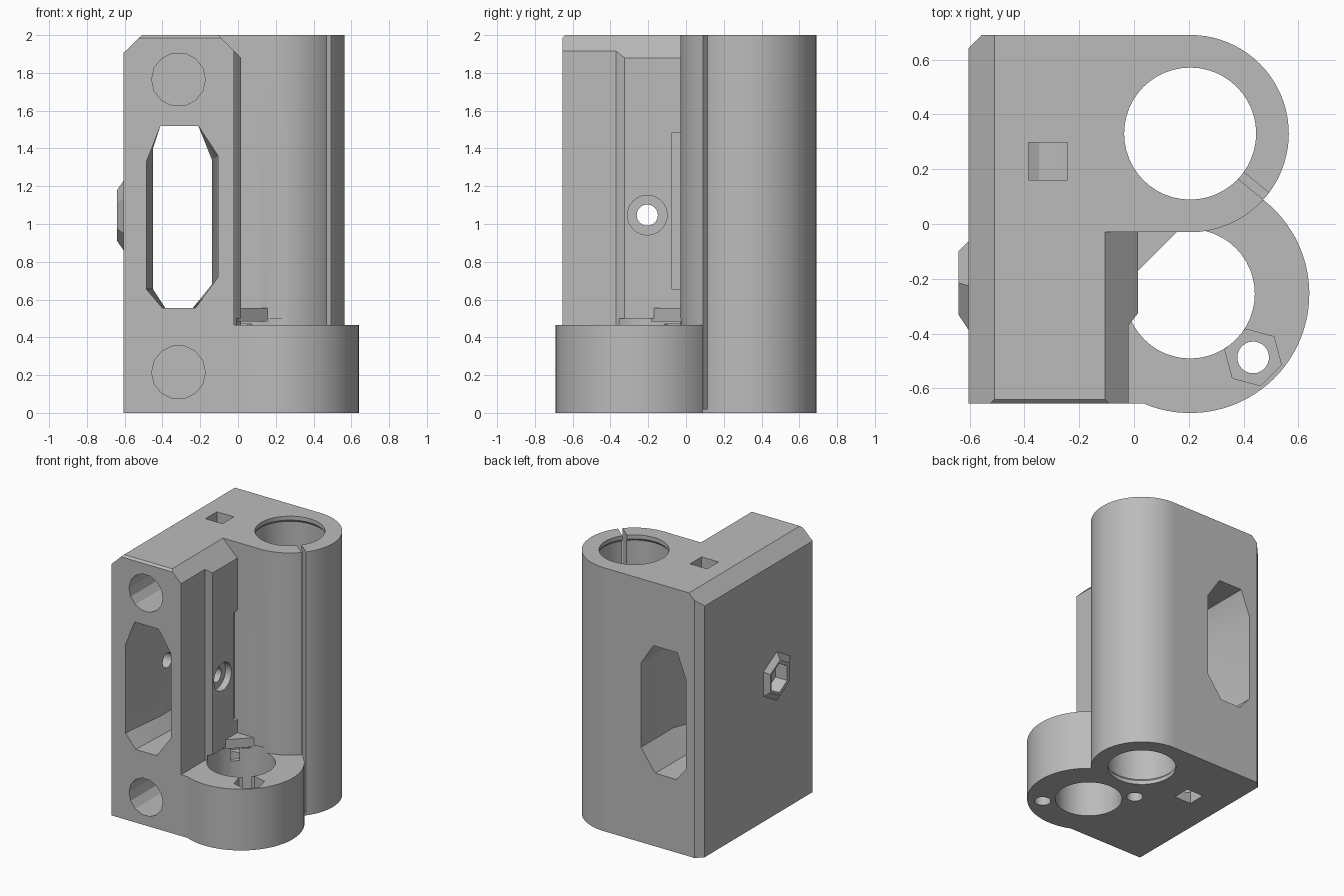
import bpy, bmesh, math

cube = bpy.data.objects.get("Cube")
if cube:
    bpy.data.objects.remove(cube, do_unlink=True)

grey = bpy.data.materials.new("plain_grey")
grey.use_nodes = True
COLOUR = (0.5, 0.5, 0.5, 1)
grey.diffuse_color = COLOUR
grey.node_tree.nodes["Principled BSDF"].inputs["Base Color"].default_value = COLOUR

PLACE = {
    "X": lambda u, v, w: (w, u, v),
    "Y": lambda u, v, w: (u, w, v),
    "Z": lambda u, v, w: (u, v, w),
}


def loft(name, axis, rings):
    """Solid through matching outlines, each given as (position along axis, points)."""
    bm = bmesh.new()
    loops = [[bm.verts.new(PLACE[axis](u, v, w)) for u, v in pts] for w, pts in rings]
    bm.faces.new(loops[0])
    bm.faces.new(loops[-1])
    for a, b in zip(loops, loops[1:]):
        for i in range(len(a)):
            j = (i + 1) % len(a)
            bm.faces.new((a[i], a[j], b[j], b[i]))
    bmesh.ops.recalc_face_normals(bm, faces=bm.faces)
    mesh = bpy.data.meshes.new(name)
    bm.to_mesh(mesh)
    bm.free()
    mesh.materials.append(grey)
    ob = bpy.data.objects.new(name, mesh)
    bpy.context.collection.objects.link(ob)
    return ob


def prism(name, axis, pts, lo, hi):
    return loft(name, axis, [(lo, pts), (hi, pts)])


def arc(cu, cv, r, start, end, n):
    angles = [math.radians(start + (end - start) * i / n) for i in range(n + 1)]
    return [(cu + r * math.cos(a), cv + r * math.sin(a)) for a in angles]


def ring(cu, cv, r, n=48, turn=0):
    return arc(cu, cv, r, turn, turn + 360, n)[:-1]


def rect(u0, u1, v0, v1):
    return [(u0, v0), (u1, v0), (u1, v1), (u0, v1)]


def combine(target, tool, operation="DIFFERENCE"):
    mod = target.modifiers.new("bool", "BOOLEAN")
    mod.operation = operation
    mod.solver = "EXACT"
    mod.object = tool
    bpy.context.view_layer.objects.active = target
    bpy.ops.object.modifier_apply(modifier=mod.name)
    bpy.data.objects.remove(tool, do_unlink=True)


ROD = (0.205, 0.33)      # bearing sleeve centre
SCREW = (0.205, -0.255)  # lead screw flange centre

# Main block with the bearing sleeve
outline = [(-0.605, -0.655), (-0.02, -0.655), (-0.02, -0.37), (0.015, -0.325), (0.015, -0.03)]
outline += arc(*ROD, 0.36, -90, 90, 40) + [(-0.555, 0.69), (-0.605, 0.64)]
body = prism("carriage_body", "Z", outline, 0, 2)

# Chamfers on the top edges
combine(body, prism("cut", "Y", [(-0.7, 1.815), (-0.7, 2.1), (-0.405, 2.1)], -1, 1))
combine(body, prism("cut", "Y", [(-0.205, 2.1), (0.1, 2.1), (0.1, 1.795)], -1, -0.03))
combine(body, prism("cut", "X", [(-0.7, 1.94), (-0.7, 2.1), (-0.54, 2.1)], -1, 0.1))

# Round flange at the foot
foot = [(-0.1, -0.655), (0.035, -0.655)] + arc(*SCREW, 0.435, -112, 75, 48) + [(-0.1, 0.1)]
combine(body, prism("foot", "Z", foot, 0, 0.465), "UNION")

# Nut boss on the left wall
boss = loft("boss", "X", [(-0.64, ring(-0.215, 1.045, 0.135, 6, 30)),
                          (-0.605, ring(-0.225, 1.045, 0.185, 6, 30)),
                          (-0.58, ring(-0.225, 1.045, 0.185, 6, 30))])
combine(body, boss, "UNION")

# Bearing bore with a narrow lip at both ends
combine(body, loft("cut", "Z", [(z, ring(*ROD, r)) for z, r in
                                ((-0.1, 0.241), (0.03, 0.241), (0.045, 0.252),
                                 (1.955, 0.252), (1.97, 0.241), (2.1, 0.241))]))

# Slit in the sleeve
a = math.radians(-39.5)
ca, sa = math.cos(a), math.sin(a)
slit = [(ROD[0] + u * ca - v * sa, ROD[1] + u * sa + v * ca)
        for u, v in rect(0.2, 0.385, -0.016, 0.016)]
combine(body, prism("cut", "Z", slit, 0.02, 2.1))

# Lead screw bore, its two fixing holes and the nut pocket
combine(body, prism("cut", "Z", ring(*SCREW, 0.236), -0.1, 0.5))
for side in (1, -1):
    hole = (SCREW[0] + side * 0.23, SCREW[1] - side * 0.232)
    combine(body, prism("cut", "Z", ring(*hole, 0.058, 24), -0.1, 0.4 if side < 0 else 0.6))
    combine(body, prism("cut", "Z", ring(*hole, 0.107, 6, -15), 0.37, 0.47))

# Belt window, pinched around the idler in the middle
wide = [(-0.4, 0.555), (-0.225, 0.555), (-0.105, 0.72), (-0.105, 1.36),
        (-0.21, 1.52), (-0.41, 1.52), (-0.485, 1.33), (-0.485, 0.655)]
pinched = [(-0.385, 0.555), (-0.24, 0.555), (-0.138, 0.655), (-0.138, 1.34),
           (-0.21, 1.52), (-0.41, 1.52), (-0.45, 1.4), (-0.45, 0.655)]
combine(body, loft("cut", "Y", [(-0.7, wide), (-0.6, wide), (-0.3, pinched),
                                (-0.1, pinched), (0.3, wide), (0.75, wide)]))

# Blind rod sockets and the square holes reaching them
for z, end in ((1.765, 2.1), (0.215, -0.1)):
    combine(body, prism("cut", "Y", ring(-0.315, z, 0.142, 14), -0.8, 0.6))
    combine(body, prism("cut", "Z", rect(-0.385, -0.243, 0.16, 0.297),
                        min(z, end), max(z, end)))

# Idler axle hole, its counterbore, nut pocket and side groove
combine(body, prism("cut", "X", ring(-0.205, 1.047, 0.056, 24), -0.8, 0.1))
combine(body, prism("cut", "X", ring(-0.205, 1.047, 0.105, 32), -0.035, 0.1))
combine(body, prism("cut", "X", ring(-0.205, 1.047, 0.11, 6, 30), -0.7, -0.54))
combine(body, prism("cut", "X", rect(-0.075, -0.03, 0.655, 1.485), -0.01, 0.1))

# Corner ledge above the rear nut pocket
ledge = prism("corner_ledge", "Z", [(0, -0.185), (0.17, -0.015), (0, -0.015)], 0.485, 0.555)

for ob in (body, ledge):
    bpy.ops.object.select_all(action="DESELECT")
    ob.select_set(True)
    bpy.context.view_layer.objects.active = ob
    bpy.ops.object.shade_smooth_by_angle(angle=math.radians(25))
